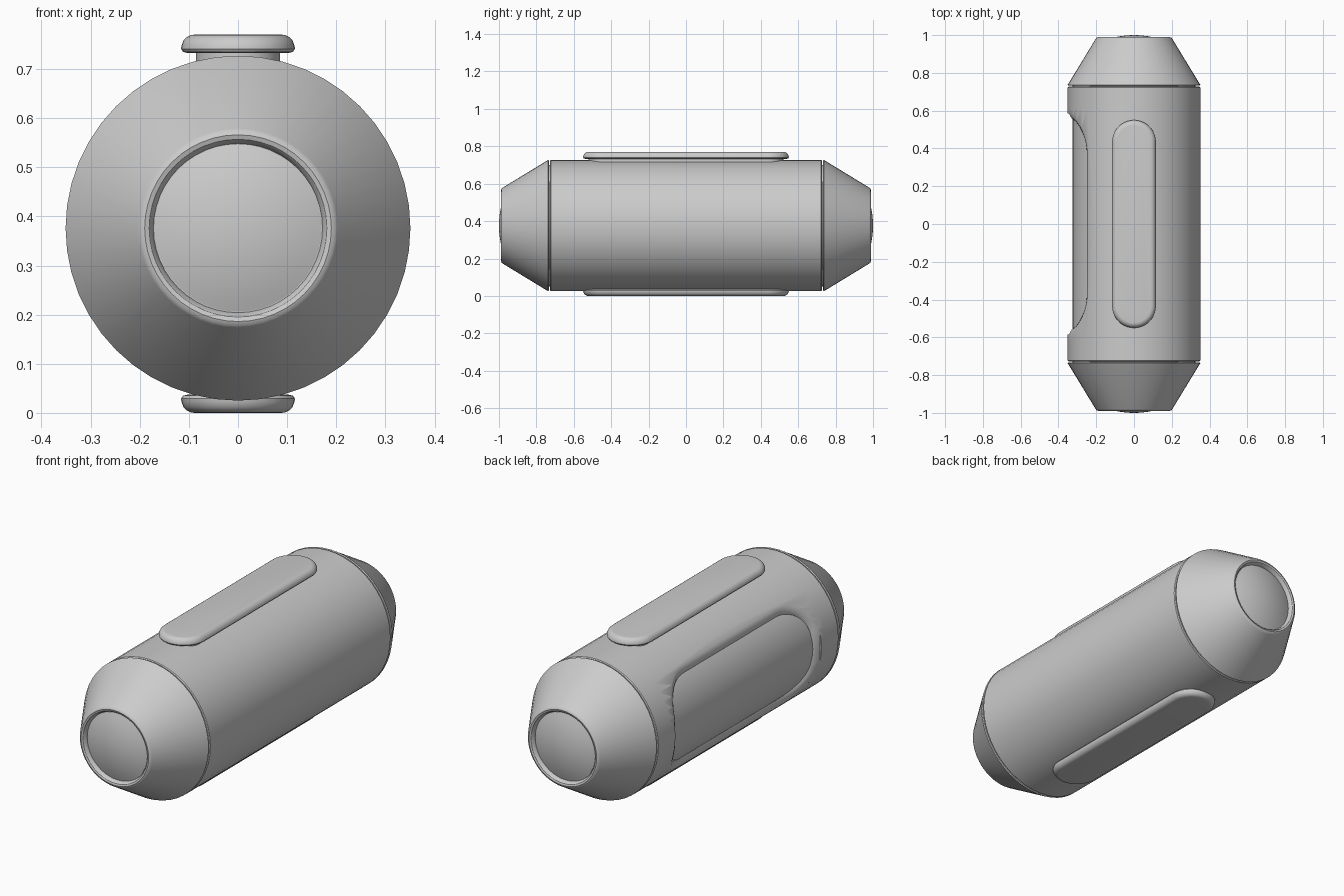
import bpy, bmesh
from math import sin, cos, pi

cube = bpy.data.objects.get("Cube")
if cube:
    bpy.data.objects.remove(cube)

CZ = 0.376          # height of the long axis
R = 0.351           # shell radius
TOTAL = 0.77        # overall height

grey = bpy.data.materials.new("plain grey")
grey.use_nodes = True
colour = (0.6, 0.6, 0.6, 1)
grey.diffuse_color = colour
grey.node_tree.nodes["Principled BSDF"].inputs["Base Color"].default_value = colour


def loft(name, rings):
    """Skin a stack of equal-length point rings and close both ends."""
    bm = bmesh.new()
    loops = [[bm.verts.new(p) for p in ring] for ring in rings]
    n = len(loops[0])
    for a, b in zip(loops, loops[1:]):
        for i in range(n):
            j = (i + 1) % n
            bm.faces.new((a[i], a[j], b[j], b[i]))
    bm.faces.new(loops[0])
    bm.faces.new(loops[-1])
    bmesh.ops.recalc_face_normals(bm, faces=bm.faces)
    mesh = bpy.data.meshes.new(name)
    bm.to_mesh(mesh)
    bm.free()
    mesh.materials.append(grey)
    obj = bpy.data.objects.new(name, mesh)
    bpy.context.collection.objects.link(obj)
    return obj


def lathe(name, profile, sides=48):
    """Turn (radius, y) points around the long axis."""
    turn = [2 * pi * i / sides for i in range(sides)]
    return loft(name, [[(r * cos(t), y, CZ + r * sin(t)) for t in turn]
                       for r, y in profile])


def rounded_rect(half_u, half_v, radius, steps=10):
    pts = []
    for k, (su, sv) in enumerate(((1, 1), (-1, 1), (-1, -1), (1, -1))):
        for i in range(steps + 1):
            t = (k + i / steps) * pi / 2
            pts.append((su * (half_u - radius) + radius * cos(t),
                        sv * (half_v - radius) + radius * sin(t)))
    return pts


# Main shell with a flared, wrapped window cut into its right side
shell = lathe("body_shell", [(R - 0.004, -0.727), (R, -0.723), (R, -0.62), (R, 0),
                             (R, 0.62), (R, 0.723), (R - 0.004, 0.727)])


def wrapped_ring(r, grow):
    ring = rounded_rect(0.55 + grow, 0.25 + grow, 0.18 + grow)
    return [(-r * cos(s / R), y, CZ + r * sin(s / R)) for y, s in ring]


cutter = loft("window_cutter", [wrapped_ring(r, g) for r, g in
                                ((0.2, 0), (0.325, 0), (0.334, 0.006),
                                 (0.343, 0.018), (R, 0.036), (0.7, 0.036))])
cutter.hide_render = True
cut = shell.modifiers.new("window", 'BOOLEAN')
cut.operation = 'DIFFERENCE'
cut.solver = 'EXACT'
cut.object = cutter
bpy.context.view_layer.update()
graph = bpy.context.evaluated_depsgraph_get()
cut_mesh = bpy.data.meshes.new_from_object(shell.evaluated_get(graph))
shell.modifiers.clear()
shell.data = cut_mesh
bpy.data.objects.remove(cutter)

# Inner core: the window floor and the bottom of the cap seams
lathe("inner_core", [(0.325, -0.74), (0.325, 0), (0.325, 0.74)])

# Conical end caps with a rolled rim and a shallow dome
for side, label in ((-1, "front"), (1, "back")):
    cap = [(R - 0.004, 0.733), (R, 0.737), (0.203, 0.98), (0.198, 0.986),
           (0.19, 0.989), (0.181, 0.986), (0.175, 0.978), (0.172, 0.965)]
    lathe(label + "_cap", [(r, side * y) for r, y in cap])
    dome = [(0.17 * k / 8, 1 - 0.032 * (k / 8) ** 2) for k in range(8, 0, -1)]
    lathe(label + "_dome", [(0.17, side * 0.955)] + [(r, side * y) for r, y in dome]
          + [(0.004, side)])

# Rounded rails above and below, each on a narrower neck
for label in ("top", "bottom"):
    def level(inset, z):
        h = z if label == "top" else TOTAL - z
        return [(x, y, h) for x, y in
                rounded_rect(0.116 - inset, 0.55 - inset, 0.1155 - inset)]

    loft(label + "_rail", [level(i, z) for i, z in
                           ((0.012, 0.733), (0.004, 0.735), (0, 0.741), (0.001, 0.748),
                            (0.005, 0.758), (0.012, 0.765), (0.02, 0.769), (0.028, TOTAL))])
    loft(label + "_neck", [level(0.03, 0.69), level(0.03, 0.74)])

# Smooth shading with crisp edges
bpy.ops.object.select_all(action='DESELECT')
for obj in bpy.context.collection.objects:
    if obj.type == 'MESH':
        obj.select_set(True)
        bpy.context.view_layer.objects.active = obj
bpy.ops.object.shade_smooth_by_angle(angle=pi / 6)
